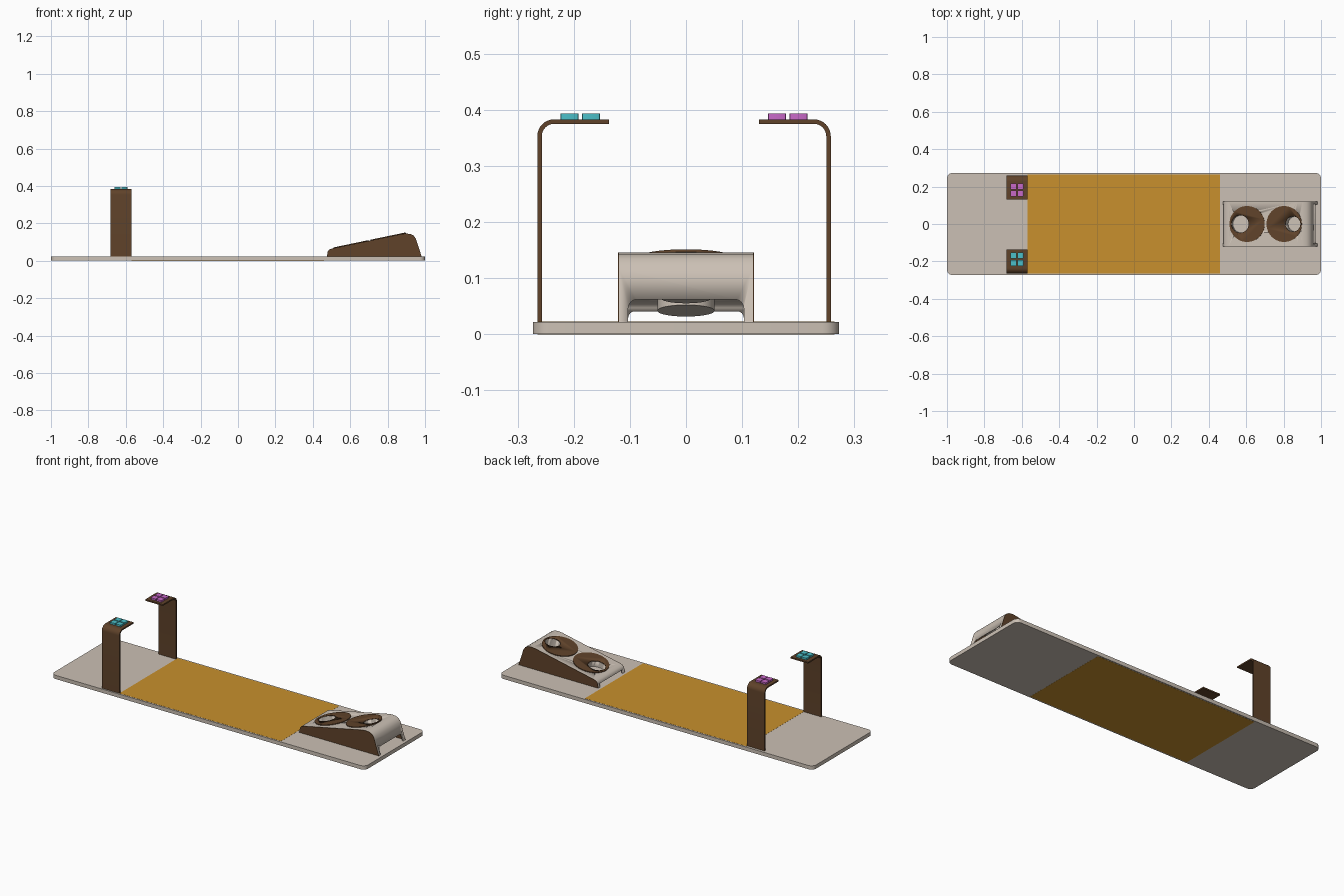
import bpy, bmesh, math
from mathutils import Vector

if "Cube" in bpy.data.objects:
    bpy.data.objects.remove(bpy.data.objects["Cube"])


def material(name, rgb):
    m = bpy.data.materials.new(name)
    m.diffuse_color = (*rgb, 1)
    m.use_nodes = True
    m.node_tree.nodes["Principled BSDF"].inputs["Base Color"].default_value = m.diffuse_color
    return m


BEIGE = material("beige", (0.60, 0.53, 0.46))
BROWN = material("brown", (0.115, 0.055, 0.023))
ORANGE = material("orange", (0.58, 0.28, 0.026))
CYAN = material("cyan", (0.07, 0.52, 0.58))
PINK = material("pink", (0.58, 0.14, 0.58))


def finish(obj, mat):
    if mat:
        obj.data.materials.append(mat)
    bpy.ops.object.select_all(action='DESELECT')
    obj.select_set(True)
    bpy.context.view_layer.objects.active = obj
    bpy.ops.object.shade_smooth_by_angle(angle=math.radians(35))
    return obj


def prism(name, pts, axis, a, b, mat=None):
    """Extrude a 2D outline along an axis from a to b."""
    place = {'x': lambda u, v: (a, u, v),
             'y': lambda u, v: (u, a, v),
             'z': lambda u, v: (u, v, a)}[axis]
    bm = bmesh.new()
    face = bm.faces.new([bm.verts.new(place(u, v)) for u, v in pts])
    ext = bmesh.ops.extrude_face_region(bm, geom=[face])['geom']
    step = Vector([(b - a) * (axis == c) for c in 'xyz'])
    bmesh.ops.translate(bm, vec=step, verts=[e for e in ext if isinstance(e, bmesh.types.BMVert)])
    bmesh.ops.recalc_face_normals(bm, faces=bm.faces)
    me = bpy.data.meshes.new(name)
    bm.to_mesh(me)
    bm.free()
    obj = bpy.data.objects.new(name, me)
    bpy.context.collection.objects.link(obj)
    return finish(obj, mat)


def rounded_rect(u0, u1, v0, v1, r, n=6):
    pts = []
    for k, (u, v) in enumerate([(u1 - r, v1 - r), (u0 + r, v1 - r), (u0 + r, v0 + r), (u1 - r, v0 + r)]):
        for i in range(n + 1):
            t = math.pi / 2 * (k + i / n)
            pts.append((u + r * math.cos(t), v + r * math.sin(t)))
    return pts


def strip(path, t):
    """Thicken an open path towards its right-hand side."""
    p = [Vector(q) for q in path]
    inner = []
    for i, q in enumerate(p):
        d1 = (p[i] - p[i - 1]).normalized() if i else (p[1] - p[0]).normalized()
        d2 = (p[i + 1] - p[i]).normalized() if i < len(p) - 1 else d1
        n1, n2 = Vector((d1.y, -d1.x)), Vector((d2.y, -d2.x))
        m = (n1 + n2).normalized()
        inner.append(q + m * t / m.dot(n1))
    return [tuple(q) for q in p + inner[::-1]]


# Footrest slope and its normal
TILT = math.atan(0.208)
NORMAL = Vector((-math.sin(TILT), 0, math.cos(TILT)))


def disc(name, x, r, low, high, mat=None):
    """Cylinder square to the slope, from low to high above its surface."""
    p = Vector((x, 0, 0.066 + 0.208 * (x - 0.505))) + NORMAL * (low + high) / 2
    bpy.ops.mesh.primitive_cylinder_add(vertices=48, radius=r, depth=high - low,
                                        location=p, rotation=(0, -TILT, 0))
    obj = bpy.context.object
    obj.name = name
    return finish(obj, mat)


def cut(obj, cutter):
    cutter.hide_render = True
    mod = obj.modifiers.new("cut", 'BOOLEAN')
    mod.operation = 'DIFFERENCE'
    mod.solver = 'EXACT'
    mod.object = cutter
    bpy.ops.object.select_all(action='DESELECT')
    bpy.context.view_layer.objects.active = obj
    obj.select_set(True)
    bpy.ops.object.modifier_apply(modifier=mod.name)
    bpy.data.objects.remove(cutter)


# Base board and coloured mat panel
prism("base_board", rounded_rect(-1, 1, -0.273, 0.273, 0.03), 'z', 0.0005, 0.022, BEIGE)
prism("mat_panel", [(-0.57, -0.265), (0.46, -0.265), (0.46, 0.265), (-0.57, 0.265)],
      'z', 0, 0.0226, ORANGE)

# Bent side arms with four buttons each
for side, label, colour in ((-1, "left", CYAN), (1, "right", PINK)):
    arc = [(0.2315 + 0.03 * math.cos(math.pi / 16 * i), 0.353 + 0.03 * math.sin(math.pi / 16 * i))
           for i in range(9)]
    path = [(0.1335, 0.383)] + arc[::-1] + [(0.2615, 0.02)]
    outline = [(side * u - 0.0035, v) for u, v in strip(path, 0.008)]
    prism(label + "_arm", outline, 'x', -0.682, -0.57, BROWN)
    for x in (-0.644, -0.608):
        for y in (0.166, 0.204):
            c = side * y - 0.0035
            w = 0.016
            prism(label + "_button", rounded_rect(x - w, x + w, c - w, c + w, 0.003, 2),
                  'z', 0.382, 0.393, colour)

# Footrest shell: bent sheet with openings at both ends
profile = [(0.475, 0.022), (0.480, 0.05), (0.488, 0.060), (0.505, 0.066), (0.875, 0.143),
           (0.90, 0.1455), (0.922, 0.143), (0.94, 0.134), (0.951, 0.118), (0.982, 0.022)]
shell = prism("footrest_shell", strip(profile, 0.007), 'y', -0.1195, 0.1195, BEIGE)
cut(shell, prism("rear_cutter", rounded_rect(-0.103, 0.103, -0.03, 0.062, 0.016), 'x', 0.945, 1.0))
cut(shell, prism("front_cutter", rounded_rect(-0.103, 0.103, -0.03, 0.041, 0.012), 'x', 0.46, 0.497))

# Brown side panels of the footrest
for s in (-1, 1):
    prism("footrest_side", profile, 'y', s * 0.1195, s * 0.1215, BROWN)

# Round pads with off-centre cups sunk into the slope
for pad_x, cup_x, r, depth in ((0.605, 0.568, 0.051, 0.038), (0.803, 0.85, 0.045, 0.075)):
    cut(shell, disc("cutter", cup_x, r - 0.001, -0.02, 0.02))
    pad = disc("round_pad", pad_x, 0.096, -0.001, 0.004, BROWN)
    cut(pad, disc("cutter", cup_x, r - 0.004, -0.02, 0.02))
    cup = disc("cup", cup_x, r, -depth, -0.0015, BEIGE)
    cut(cup, disc("cutter", cup_x, r - 0.004, 0.004 - depth, 0.02))
